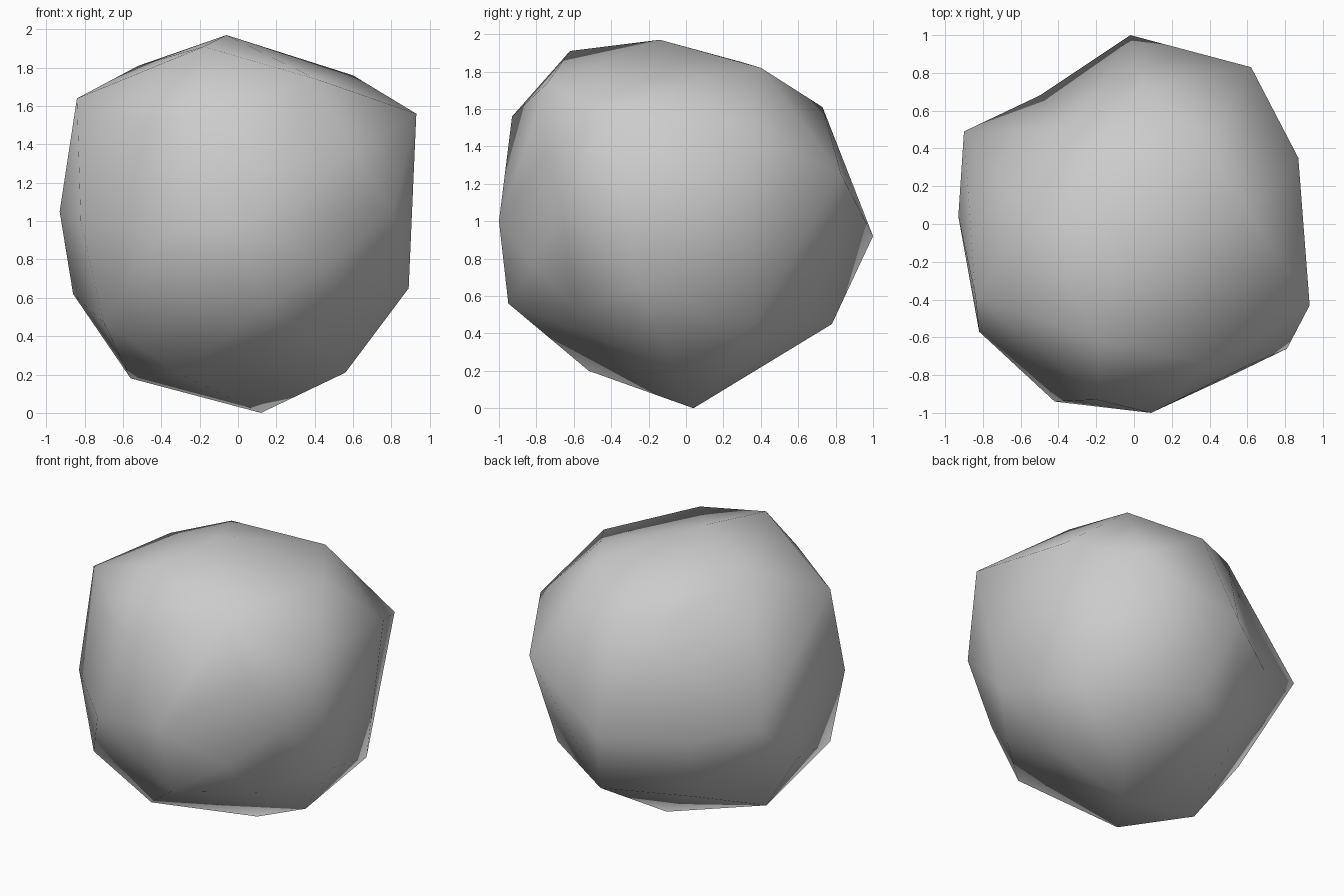
import bpy, bmesh
from mathutils import Vector

if "Cube" in bpy.data.objects:
    bpy.data.objects.remove(bpy.data.objects["Cube"])

# Corner points of the boulder, from top to bottom
shoulder, spur, tail = (0.05, 0.73, 1.61), (-0.90, 0.49, 1.02), (-0.02, 1.00, 0.92)
corners = [
    shoulder, spur, tail,
    (-0.06, -0.14, 1.97), (-0.18, -0.62, 1.91), (0.60, 0.08, 1.76), (0.39, 0.40, 1.82),
    (-0.26, 0.30, 1.85), (-0.52, 0.00, 1.81), (-0.84, -0.38, 1.64), (0.41, -0.74, 1.74),
    (-0.35, 0.50, 1.68), (-0.60, 0.33, 1.48), (0.93, -0.43, 1.56), (-0.20, -0.93, 1.56),
    (-0.50, -0.74, 1.50), (0.60, -0.75, 1.35), (0.87, 0.35, 1.44), (0.62, 0.83, 1.25),
    (-0.93, 0.04, 1.05), (-0.82, -0.57, 1.00), (-0.42, -0.94, 0.92), (0.09, -1.00, 1.00),
    (0.81, -0.66, 1.06), (0.48, -0.82, 0.77), (0.15, -0.95, 0.56), (0.89, -0.25, 0.65),
    (-0.86, 0.00, 0.62), (-0.70, -0.58, 0.47), (0.55, -0.58, 0.52), (0.73, 0.365, 0.45),
    (0.11, 0.78, 0.45), (-0.40, 0.50, 0.42), (0.35, 0.33, 0.25), (0.56, -0.06, 0.21),
    (-0.30, -0.52, 0.20), (-0.56, -0.08, 0.18), (0.12, 0.04, 0.00),
]

bm = bmesh.new()
for c in corners:
    bm.verts.new(c)
bmesh.ops.convex_hull(bm, input=bm.verts[:])
bmesh.ops.delete(bm, geom=[v for v in bm.verts if not v.link_faces], context='VERTS')


def corner(co):
    return min(bm.verts, key=lambda v: (v.co - Vector(co)).length)


def push_in(face, co):
    """Poke a face and place its new middle point."""
    middle = bmesh.ops.poke(bm, faces=[face])["verts"][0]
    middle.co = co


# Notch in the back left side: a ledge below and a crease above it
a, b, c = corner(spur), corner(tail), corner(shoulder)
ledge = (-0.50, 0.68, 0.88)
edge = bm.edges.get((a, b))
if edge:
    quad = bmesh.utils.face_join(edge.link_faces[:])
    push_in(quad, ledge)
crease_faces = [f for f in bm.faces if a in f.verts and c in f.verts]
if crease_faces:
    push_in(min(crease_faces, key=lambda f: f.calc_center_median().z), (-0.45, 0.53, 1.20))

bmesh.ops.recalc_face_normals(bm, faces=bm.faces[:])
for f in bm.faces:
    f.smooth = True
mesh = bpy.data.meshes.new("boulder")
bm.to_mesh(mesh)
bm.free()

stone = bpy.data.materials.new("grey stone")
stone.diffuse_color = (0.6, 0.6, 0.6, 1)
stone.use_nodes = True
stone.node_tree.nodes["Principled BSDF"].inputs["Base Color"].default_value = stone.diffuse_color
mesh.materials.append(stone)
boulder = bpy.data.objects.new("boulder", mesh)
bpy.context.collection.objects.link(boulder)
